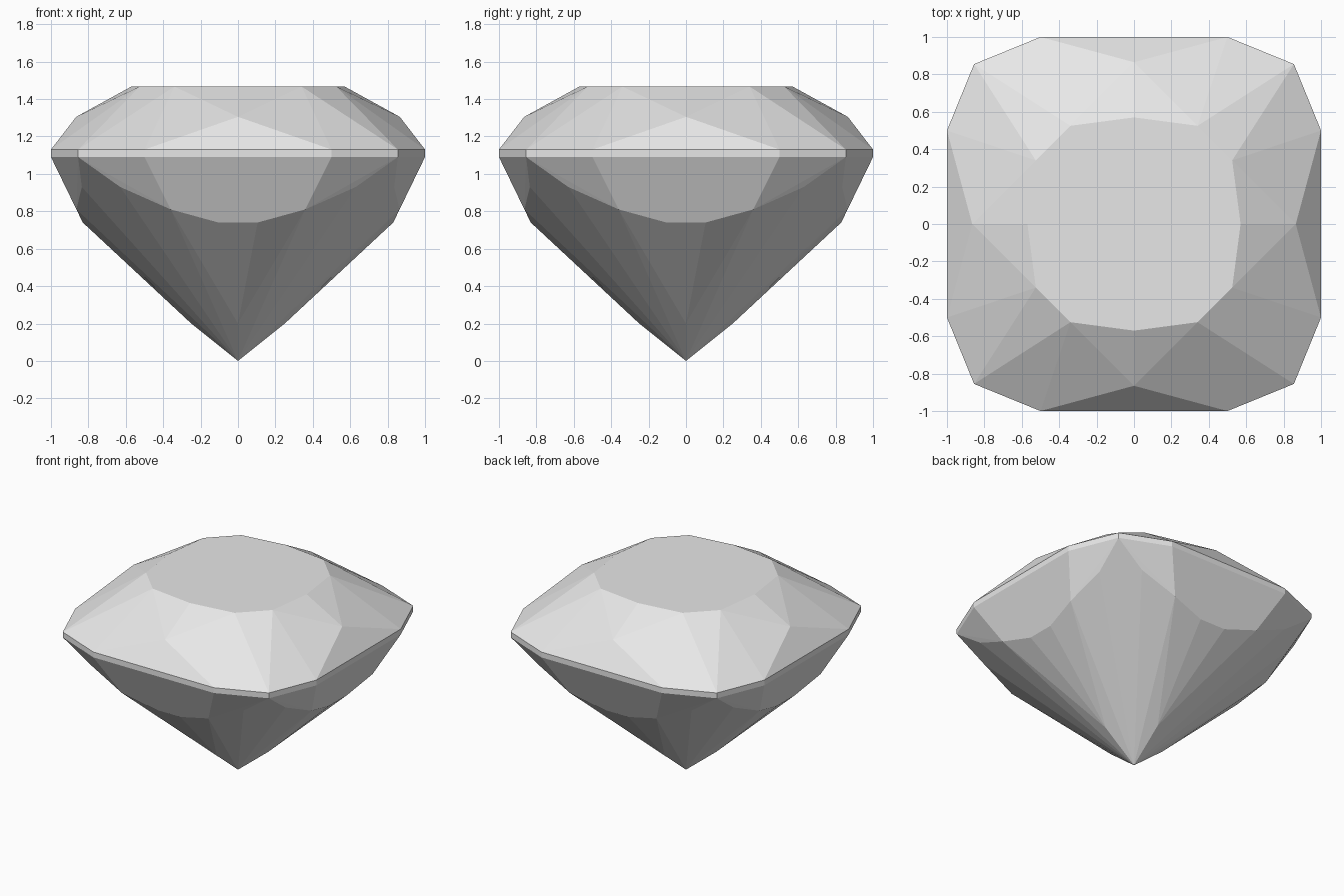
import bpy, bmesh, math
from mathutils import Vector

cube = bpy.data.objects.get("Cube")
if cube:
    bpy.data.objects.remove(cube, do_unlink=True)

# One flat grey for the whole stone
stone = bpy.data.materials.new("stone grey")
stone.use_nodes = True
grey = (0.8, 0.8, 0.8, 1.0)
stone.diffuse_color = grey
stone.node_tree.nodes["Principled BSDF"].inputs["Base Color"].default_value = grey

# Facet corners of one eighth of the cut, from table down to culet
corners = {
    "table_side": (0, 0.57, 1.467),
    "table_corner": (0.34, 0.525, 1.467),
    "crown_star": (0, 0.865, 1.305),
    "girdle_top_side": (0.5, 1, 1.13),
    "girdle_top_corner": (0.855, 0.855, 1.13),
    "girdle_low_side": (0.5, 1, 1.09),
    "girdle_low_corner": (0.855, 0.855, 1.09),
    "pavilion_corner": (0.63, 0.835, 0.93),
    "pavilion_outer": (0.36, 0.864, 0.81),
    "pavilion_middle": (0.105, 0.83, 0.74),
    "pavilion_tip": (0, 0.25, 0.2),
    "culet": (0, 0, 0),
}


def eightfold(point):
    """All copies of a point under side mirrors and the diagonal mirror."""
    x, y, z = point
    return {(sx * a, sy * b, z) for a, b in ((x, y), (y, x))
            for sx in (1, -1) for sy in (1, -1)}


# The stone is convex, so its facets are the hull of the corners
bm = bmesh.new()
for point in corners.values():
    for co in sorted(eightfold(point)):
        bm.verts.new(Vector(co))
bmesh.ops.remove_doubles(bm, verts=bm.verts, dist=0.001)
bmesh.ops.convex_hull(bm, input=bm.verts)

# Merge the triangles of each flat facet
bmesh.ops.dissolve_limit(bm, angle_limit=math.radians(1.0),
                         verts=bm.verts, edges=bm.edges)
bmesh.ops.recalc_face_normals(bm, faces=bm.faces)

mesh = bpy.data.meshes.new("cut_gemstone")
bm.to_mesh(mesh)
bm.free()
mesh.materials.append(stone)
gem = bpy.data.objects.new("cut_gemstone", mesh)
bpy.context.collection.objects.link(gem)
